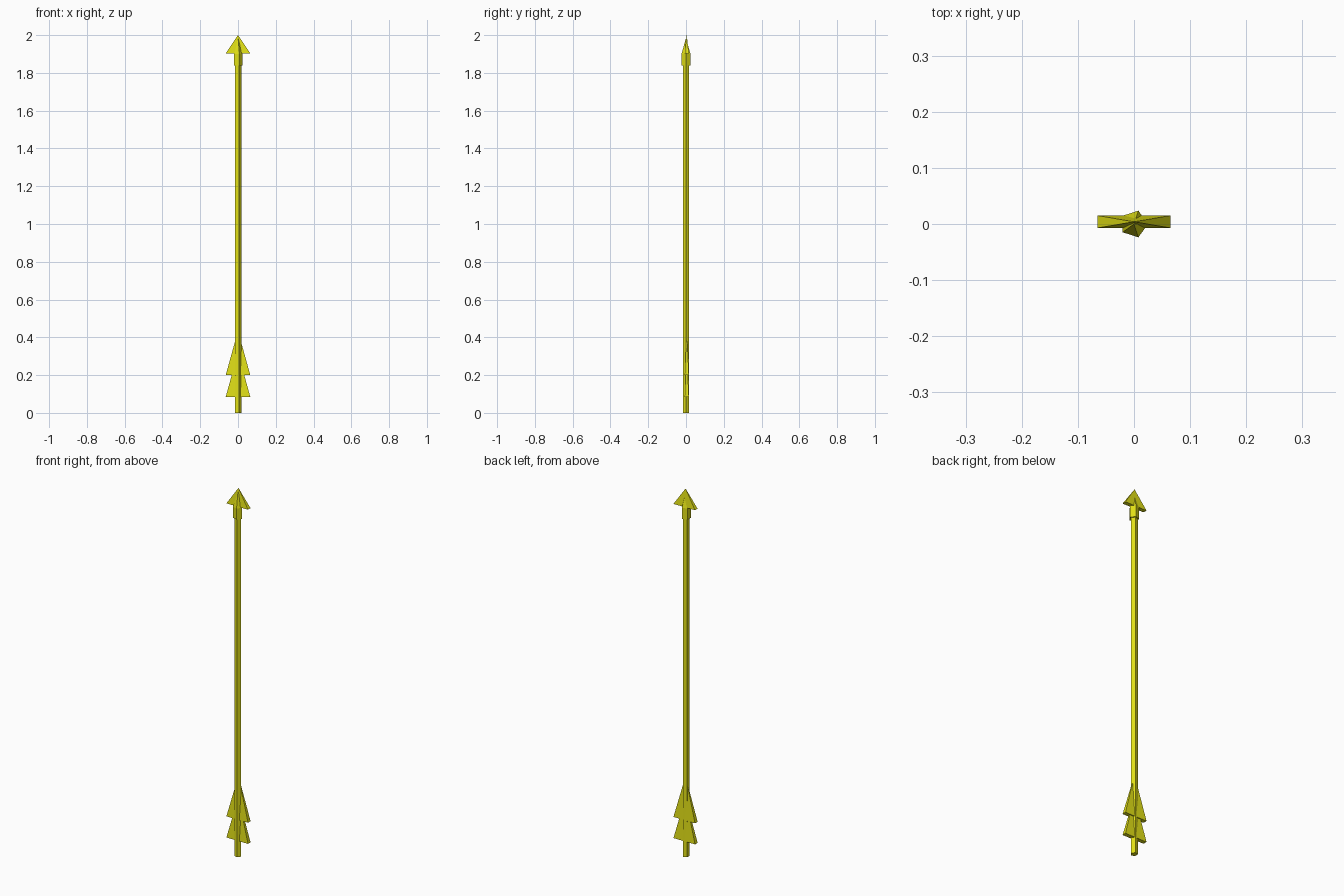
import bpy, math

if "Cube" in bpy.data.objects:
    bpy.data.objects.remove(bpy.data.objects["Cube"])

yellow = bpy.data.materials.new("yellow")
yellow.diffuse_color = (0.75, 0.74, 0.008, 1)
yellow.use_nodes = True
yellow.node_tree.nodes["Principled BSDF"].inputs["Base Color"].default_value = yellow.diffuse_color


def make(name, verts, faces):
    mesh = bpy.data.meshes.new(name)
    mesh.from_pydata(verts, [], faces)
    mesh.materials.append(yellow)
    obj = bpy.data.objects.new(name, mesh)
    bpy.context.collection.objects.link(obj)
    return obj


def ring(r, z, n=5):
    return [(r * math.cos(2 * math.pi * i / n), r * math.sin(2 * math.pi * i / n), z)
            for i in range(n)]


def prism(name, r, z0, z1, tip=None, n=5):
    """Five-sided bar, with a flat top or a pointed tip."""
    verts = ring(r, z0) + ring(r, z1)
    faces = [tuple(reversed(range(n)))]
    faces += [(i, (i + 1) % n, n + (i + 1) % n, n + i) for i in range(n)]
    if tip is None:
        faces.append(tuple(range(n, 2 * n)))
    else:
        verts.append((0, 0, tip))
        faces += [(n + i, n + (i + 1) % n, 2 * n) for i in range(n)]
    return make(name, verts, faces)


def blade(name, z0, z1, w=0.065, y0=-0.007, y1=0.015):
    """Flattened pyramid pointing up."""
    verts = [(-w, y0, z0), (w, y0, z0), (w, y1, z0), (-w, y1, z0),
             (0, (y0 + y1) / 2, z1)]
    faces = [(3, 2, 1, 0)] + [(i, (i + 1) % 4, 4) for i in range(4)]
    return make(name, verts, faces)


# Shaft and head socket with point
prism("shaft", 0.018, 0.0, 1.86)
prism("head_socket", 0.025, 1.84, 1.90, tip=1.985)

# Arrowhead barbs and the two tail fletchings
blade("arrowhead", 1.903, 2.0)
blade("upper_fletching", 0.20, 0.435)
blade("lower_fletching", 0.085, 0.32)
